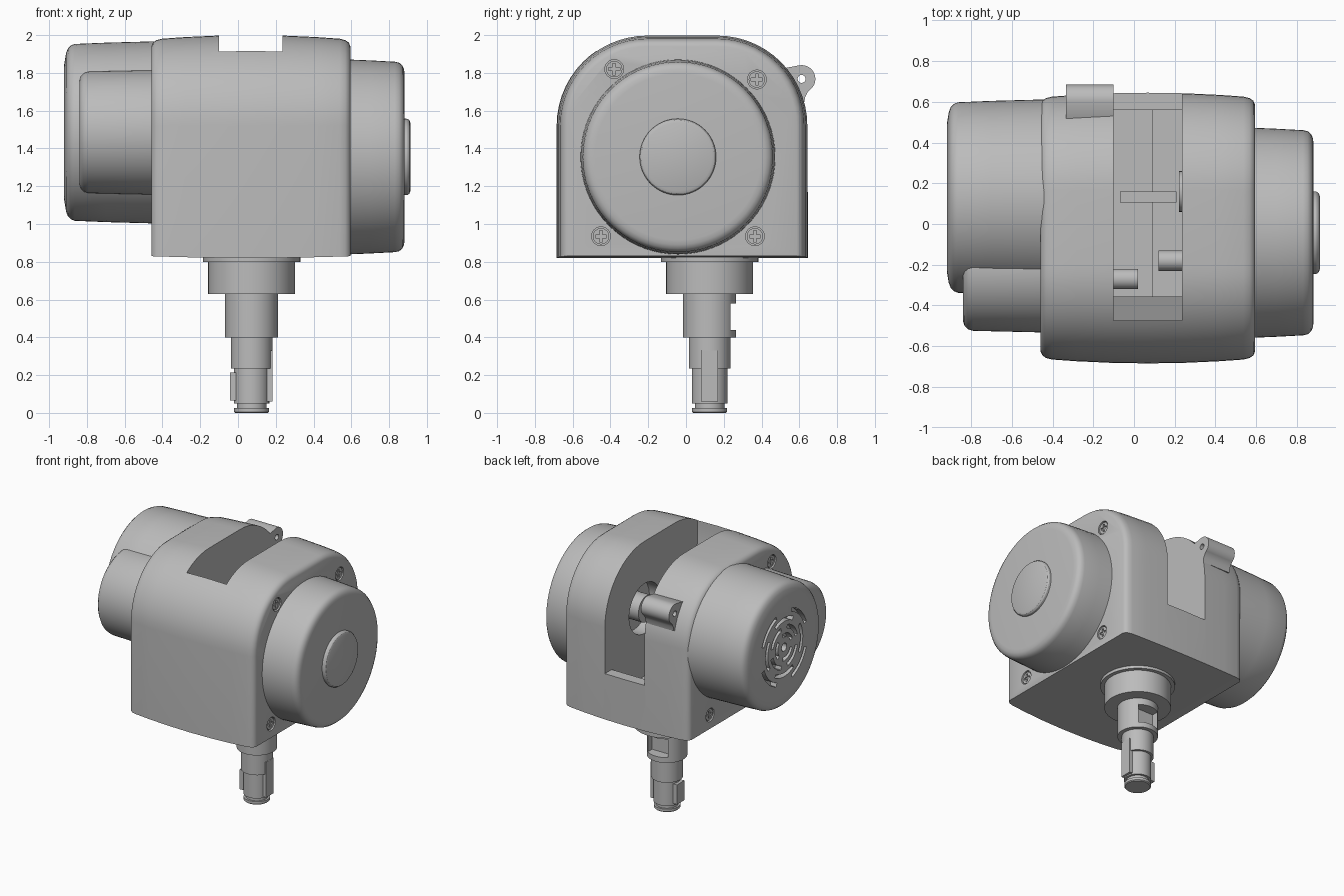
import bpy, bmesh, math
from math import sin, cos, pi, radians

if "Cube" in bpy.data.objects:
    bpy.data.objects.remove(bpy.data.objects["Cube"])

GREY = (0.5, 0.5, 0.5, 1)
grey = bpy.data.materials.new("plain_grey")
grey.use_nodes = True
grey.diffuse_color = GREY
grey.node_tree.nodes["Principled BSDF"].inputs["Base Color"].default_value = GREY


def loft(name, rings):
    """Skin a list of equal-length point rings and cap both ends."""
    bm = bmesh.new()
    loops = [[bm.verts.new(p) for p in ring] for ring in rings]
    n = len(loops[0])
    for a, b in zip(loops, loops[1:]):
        for i in range(n):
            j = (i + 1) % n
            bm.faces.new((a[i], a[j], b[j], b[i]))
    bm.faces.new(loops[0][::-1])
    bm.faces.new(loops[-1])
    bmesh.ops.recalc_face_normals(bm, faces=bm.faces)
    mesh = bpy.data.meshes.new(name)
    bm.to_mesh(mesh)
    bm.free()
    mesh.materials.append(grey)
    obj = bpy.data.objects.new(name, mesh)
    bpy.context.collection.objects.link(obj)
    return obj


def prism(name, outline, x0, x1):
    """Extrude a (y, z) outline along x."""
    return loft(name, [[(x, y, z) for y, z in outline] for x in (x0, x1)])


def turned(name, profile, u, v, axis="X", sides=64):
    """Turn (position, radius) pairs about an axis; u, v locate that axis."""
    rings = []
    for p, r in profile:
        circle = [(u + r * cos(2 * pi * i / sides), v + r * sin(2 * pi * i / sides))
                  for i in range(sides)]
        rings.append([(p, a, b) if axis == "X" else (a, b, p) for a, b in circle])
    return loft(name, rings)


def box(name, x0, x1, y0, y1, z0, z1):
    return prism(name, [(y0, z0), (y1, z0), (y1, z1), (y0, z1)], x0, x1)


def activate(obj):
    bpy.ops.object.select_all(action="DESELECT")
    obj.select_set(True)
    bpy.context.view_layer.objects.active = obj


def cut(obj, cutters):
    activate(obj)
    for c in cutters:
        mod = obj.modifiers.new("cut", "BOOLEAN")
        mod.operation, mod.solver, mod.object = "DIFFERENCE", "EXACT", c
        bpy.ops.object.modifier_apply(modifier=mod.name)
        bpy.data.objects.remove(c)


def arc(cy, cz, r, a0, a1, n):
    return [(cy + r * cos(radians(a0 + (a1 - a0) * i / n)),
             cz + r * sin(radians(a0 + (a1 - a0) * i / n))) for i in range(n + 1)]


# Housing: arched section, slightly barrelled, with softened end edges
MID, BODY_Y = 0.068, -0.02
half = [(0.527, 0.035), (0.518, 0.016), (0.5, 0.005), (0.47, 0), (0.35, 0), (0.18, 0)]
stations = [(-u, d) for u, d in half] + [(0, 0)] + [(u, d) for u, d in half[::-1]]
rings = []
for u, d in stations:
    bulge = 0.024 * (u / 0.527) ** 2
    d += bulge
    h, r, top = 0.665 - d, 0.48 - d, 2.0 - d
    section = [(BODY_Y - h, 0.82 + 0.4 * bulge), (BODY_Y + h, 0.82 + 0.4 * bulge)]
    section += arc(BODY_Y + h - r, top - r, r, 0, 90, 14)
    section += arc(BODY_Y - h + r, top - r, r, 90, 180, 14)
    rings.append([(MID + u, y, z) for y, z in section])
housing = loft("housing", rings)

# Slot open to the top and back, with a bearing recess in one wall
S0, S1 = -0.1, 0.235
slot = [(-0.475, 2.2), (-0.475, 1.75), (-0.355, 1.2), (-0.355, 0.95), (0.56, 0.95),
        (0.56, 1.17), (0.9, 1.17), (0.9, 2.2)]
cutters = [prism("slot_cutter", slot, S0, S1),
           turned("recess_cutter", [(0.2, 0.19), (0.33, 0.19)], 0.16, 1.485)]

# Recessed cross-head screws on both end faces
screws = [(-0.38, 1.82), (0.375, 1.765), (-0.45, 0.935), (0.365, 0.935)]
for s in (1, -1):
    face = MID + s * 0.527
    for y, z in screws:
        cutters.append(turned("screw_cutter", [(face - s * 0.02, 0.05), (face + s * 0.05, 0.05)],
                              y, z, sides=24))
        head = turned("screw_head", [(face - s * 0.03, 0.043), (face - s * 0.006, 0.043)],
                      y, z, sides=24)
        x0, x1 = sorted((face - s * 0.016, face + s * 0.02))
        cut(head, [box("cross_cutter", x0, x1, y - a, y + a, z - b, z + b)
                   for a, b in ((0.03, 0.008), (0.008, 0.03))])
cut(housing, cutters)

# Details inside the slot
turned("bearing_hub", [(0.22, 0.1), (0.34, 0.1)], 0.16, 1.485, sides=32)
turned("right_boss", [(-0.12, 0.05), (0.02, 0.05)], -0.27, 1.1, sides=32)
turned("left_boss", [(0.12, 0.05), (0.25, 0.05)], -0.18, 1.1, sides=32)
box("floor_step", 0.09, 0.24, -0.36, 0.565, 0.94, 0.97)
box("floor_key", -0.07, 0.21, 0.105, 0.16, 0.94, 0.985)

# Hinge lug at the upper back
LY, LZ = 0.612, 1.768
lug = prism("hinge_lug", [(0.48, 1.66), (0.625, 1.64), (0.632, 1.675)]
            + arc(LY, LZ, 0.073, -60, 100, 16) + [(0.52, 1.825), (0.48, 1.8)], -0.335, S0)
cut(lug, [turned("lug_hole_cutter", [(-0.5, 0.021), (0.1, 0.021)], LY, LZ, sides=20)])

# Vented motor cover on the right side, with its smaller neighbour
MY, MZ = 0.13, 1.485
motor = turned("motor_cover", [(-0.44, 0.482), (-0.7, 0.475), (-0.865, 0.468), (-0.885, 0.46),
                               (-0.9, 0.445), (-0.91, 0.42), (-0.92, 0.36)], MY, MZ, sides=72)
vents = [turned("vent_cutter", [(-0.95, 0.03), (-0.87, 0.03)], MY, MZ, sides=20)]
for k, (r, count, span) in enumerate([(0.09, 3, 80), (0.15, 4, 62), (0.21, 4, 60), (0.27, 4, 50)]):
    for i in range(count):
        a = 360 * i / count + 45 * k
        outline = arc(MY, MZ, r + 0.014, a - span / 2, a + span / 2, 10)
        outline += arc(MY, MZ, r - 0.014, a + span / 2, a - span / 2, 10)
        vents.append(prism("vent_cutter", outline, -0.95, -0.87))
cut(motor, vents)
turned("gear_cover", [(-0.44, 0.33), (-0.79, 0.322), (-0.815, 0.315), (-0.832, 0.298),
                      (-0.84, 0.275)], -0.203, MZ)

# Drum cover and cap on the left side
DY, DZ = -0.043, 1.355
turned("drum_cover", [(0.58, 0.516), (0.7, 0.511), (0.83, 0.504), (0.853, 0.499),
                      (0.87, 0.485), (0.879, 0.465), (0.882, 0.44)], DY, DZ, sides=72)
turned("drum_cap", [(0.87, 0.203), (0.897, 0.202), (0.907, 0.195), (0.913, 0.18)], DY, DZ)

# Output collar and stepped shaft underneath
SX, SY = 0.072, 0.125
turned("collar", [(0.83, 0.258), (0.8, 0.258), (0.8, 0.23), (0.63, 0.23)], SX, SY, "Z")
shaft = turned("upper_shaft", [(0.64, 0.14), (0.4, 0.14)], SX, SY, "Z", 48)
cut(shaft, [box("pocket_cutter", SX - 0.085, SX + 0.085, SY + 0.06, 0.4, 0.44, 0.58)])
turned("lower_shaft", [(0.41, 0.11), (0.235, 0.11), (0.235, 0.094), (0.05, 0.094), (0.05, 0.078),
                       (0.025, 0.078), (0.025, 0.092), (0.006, 0.092), (0, 0.086)],
       SX, SY, "Z", 48)
box("left_key", SX, 0.182, 0.08, 0.17, 0.06, 0.33)
box("right_key", -0.043, SX, 0.08, 0.17, 0.065, 0.215)

# Smooth shading with crisp edges
for obj in bpy.context.collection.objects:
    if obj.type == "MESH" and obj.data.materials and obj.data.materials[0] == grey:
        activate(obj)
        bpy.ops.object.shade_smooth_by_angle(angle=radians(32))
